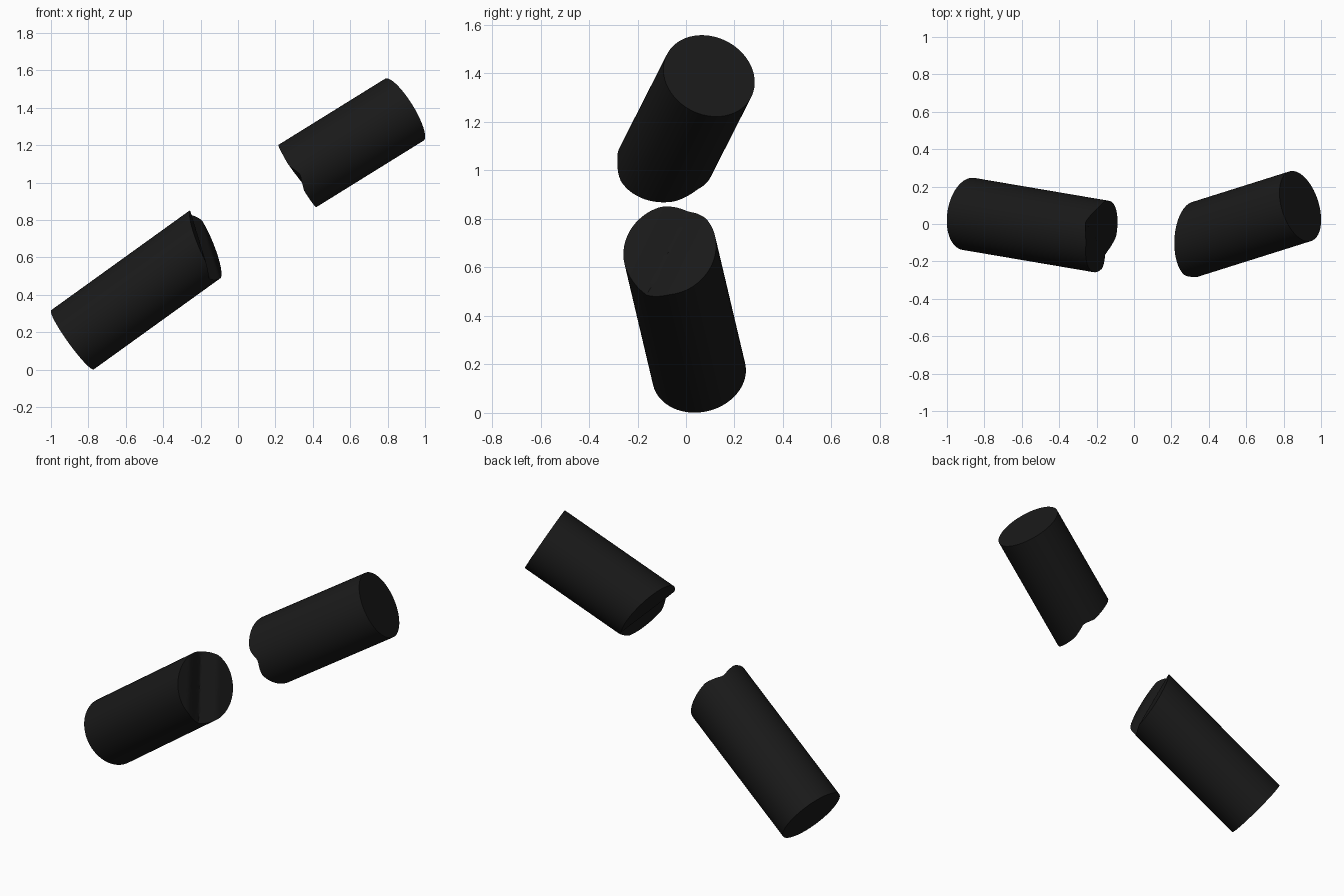
import bpy, bmesh, math
from mathutils import Vector

if "Cube" in bpy.data.objects:
    bpy.data.objects.remove(bpy.data.objects["Cube"])

R = 0.195       # stick radius
SIDES = 64
RINGS = 12      # rings on the broken face

mat = bpy.data.materials.new("black")
mat.diffuse_color = (0.01, 0.01, 0.01, 1)
mat.use_nodes = True
mat.node_tree.nodes["Principled BSDF"].inputs["Base Color"].default_value = mat.diffuse_color


def broken_stick(name, end, axis, grow, length):
    """Round bar: flat cap at `end`, growing along grow*axis to a broken face.
    length(u, v) gives the bar length at a point of the cross-section."""
    d = Vector(axis).normalized()
    v = Vector((-d.y, d.x, 0)).normalized()
    u = d.cross(v)
    end = Vector(end)
    bm = bmesh.new()

    def point(r, i, flat):
        a = 2 * math.pi * i / SIDES
        pu, pv = r * math.sin(a), r * math.cos(a)
        t = 0 if flat else length(pu, pv)
        return bm.verts.new(end + u * pu + v * pv + d * grow * t)

    # flat end, side wall, then rings shrinking over the broken face
    loops = [[point(R, i, True) for i in range(SIDES)]]
    for k in range(RINGS, 0, -1):
        loops.append([point(R * k / RINGS, i, False) for i in range(SIDES)])
    bm.faces.new(loops[0])
    for a, b in zip(loops, loops[1:]):
        for i in range(SIDES):
            j = (i + 1) % SIDES
            bm.faces.new((a[i], a[j], b[j], b[i]))
    centre = point(0, 0, False)
    for i in range(SIDES):
        bm.faces.new((loops[-1][i], loops[-1][(i + 1) % SIDES], centre))
    bmesh.ops.recalc_face_normals(bm, faces=bm.faces)

    mesh = bpy.data.meshes.new(name)
    bm.to_mesh(mesh)
    bm.free()
    ob = bpy.data.objects.new(name, mesh)
    bpy.context.collection.objects.link(ob)
    mesh.materials.append(mat)
    bpy.ops.object.select_all(action='DESELECT')
    ob.select_set(True)
    bpy.context.view_layer.objects.active = ob
    bpy.ops.object.shade_smooth_by_angle(angle=math.radians(30))


def groove(w, depth, width):
    return depth * max(0, 1 - abs(w) / width)


# lower half: slanted break with a valley running top to bottom
broken_stick("lower_stick", (-0.885, 0.054, 0.16), (1, -0.17, 0.72), 1,
             lambda u, v: 0.885 + 0.23 * u + 0.05 * v
             - groove(0.92 * v - 0.39 * u + 0.015, 0.035, 0.1))

# upper half: break longer at the front, with a diagonal valley
broken_stick("upper_stick", (0.889, 0.095, 1.39), (1, 0.315, 0.62), -1,
             lambda u, v: 0.697 - 0.32 * v + 0.04 * u
             - groove(0.82 * u + 0.57 * v + 0.084, 0.03, 0.07))
